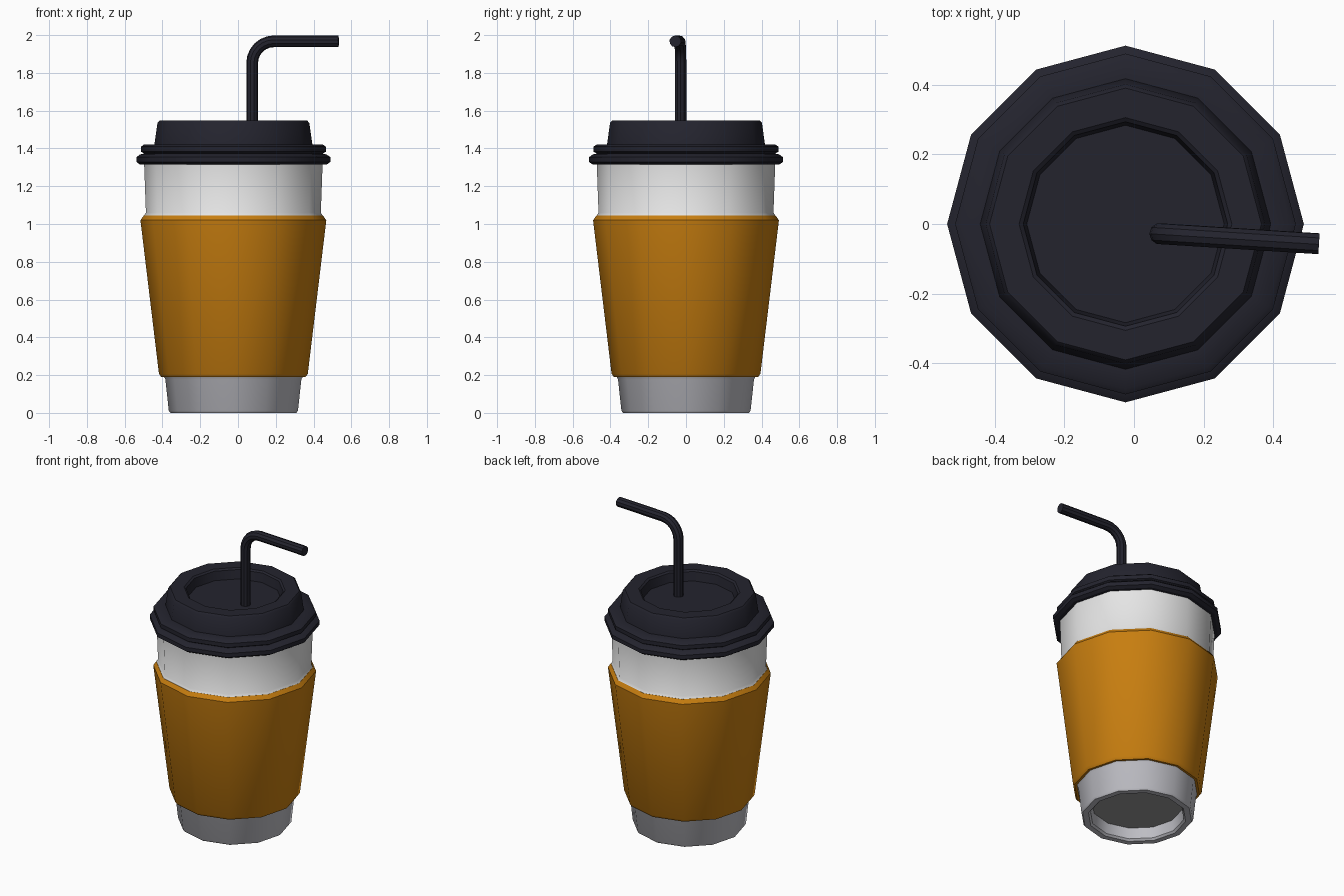
import bpy, bmesh, math
from mathutils import Vector

if "Cube" in bpy.data.objects:
    bpy.data.objects.remove(bpy.data.objects["Cube"])

CX = -0.0245   # axis of the cup
SIDES = 12

def material(name, rgb):
    m = bpy.data.materials.new(name)
    m.diffuse_color = (*rgb, 1)
    m.use_nodes = True
    m.node_tree.nodes["Principled BSDF"].inputs["Base Color"].default_value = m.diffuse_color
    return m

WHITE = material("white card", (0.78, 0.78, 0.78))
BASE = material("pale grey card", (0.52, 0.52, 0.56))
FLOOR = material("mid grey", (0.32, 0.32, 0.32))
ORANGE = material("amber sleeve", (0.58, 0.21, 0.005))
DARK = material("dark plastic", (0.017, 0.017, 0.027))

def smooth(obj):
    bpy.ops.object.select_all(action='DESELECT')
    obj.select_set(True)
    bpy.context.view_layer.objects.active = obj
    bpy.ops.object.shade_smooth_by_angle(angle=math.radians(35))

def lathe(name, profile, mat):
    """Twelve-sided turned part; profile runs bottom/inside to top, radius 0 closes it."""
    bm = bmesh.new()
    rings = []
    for r, z in profile:
        if r == 0:
            rings.append([bm.verts.new((CX, 0, z))] * SIDES)
        else:
            rings.append([bm.verts.new((CX + r * math.cos(math.tau * i / SIDES),
                                        r * math.sin(math.tau * i / SIDES), z))
                          for i in range(SIDES)])
    for a, b in zip(rings, rings[1:]):
        for i in range(SIDES):
            j = (i + 1) % SIDES
            bm.faces.new(list(dict.fromkeys((a[i], a[j], b[j], b[i]))))
    me = bpy.data.meshes.new(name)
    bm.to_mesh(me)
    bm.free()
    me.materials.append(mat)
    obj = bpy.data.objects.new(name, me)
    bpy.context.collection.objects.link(obj)
    smooth(obj)
    return obj

# Cup bottom: recessed floor, foot ring and lower wall
lathe("cup_floor", [(0, 0.08), (0.275, 0.08)], FLOOR)
lathe("cup_base", [(0.275, 0.08), (0.285, 0.012), (0.297, 0), (0.333, 0),
                   (0.342, 0.012), (0.360, 0.178), (0.372, 0.198)], BASE)

# Upper cup wall with a small ledge over the sleeve
lathe("cup_wall", [(0.476, 1.04), (0.463, 1.06), (0.473, 1.335)], WHITE)

# Sleeve
lathe("sleeve", [(0.360, 0.19), (0.382, 0.19), (0.394, 0.207), (0.492, 1.02),
                 (0.474, 1.045), (0.462, 1.045)], ORANGE)

# Lid: two stacked flanges, raised top and sunken centre
lathe("lid", [(0.46, 1.315), (0.494, 1.315), (0.513, 1.328), (0.513, 1.354),
              (0.494, 1.368), (0.472, 1.373), (0.490, 1.383), (0.490, 1.409),
              (0.474, 1.42), (0.418, 1.422), (0.402, 1.535), (0.391, 1.547),
              (0.306, 1.547), (0.294, 1.538), (0.284, 1.48), (0, 1.48)], DARK)

# Straw: upright, rounded elbow, nearly level mouthpiece
SX, SY, TOP, BEND, LENGTH = 0.075, -0.028, 1.967, 0.115, 0.458
heading = Vector((1, -0.063, 0)).normalized()
start = Vector((SX, SY, 0))
path = [start + Vector((0, 0, 1.47))]
for k in range(7):
    t = math.pi / 2 * k / 6
    path.append(start + heading * BEND * (1 - math.cos(t))
                + Vector((0, 0, TOP - BEND + BEND * math.sin(t))))
path.append(start + heading * LENGTH + Vector((0, 0, TOP)))

curve = bpy.data.curves.new("straw", 'CURVE')
curve.dimensions = '3D'
curve.bevel_depth = 0.031
curve.bevel_resolution = 3
curve.use_fill_caps = True
spline = curve.splines.new('POLY')
spline.points.add(len(path) - 1)
for p, co in zip(spline.points, path):
    p.co = (*co, 1)
curve.materials.append(DARK)
straw = bpy.data.objects.new("straw", curve)
bpy.context.collection.objects.link(straw)
bpy.ops.object.select_all(action='DESELECT')
straw.select_set(True)
bpy.context.view_layer.objects.active = straw
bpy.ops.object.convert(target='MESH')
smooth(bpy.context.view_layer.objects.active)
